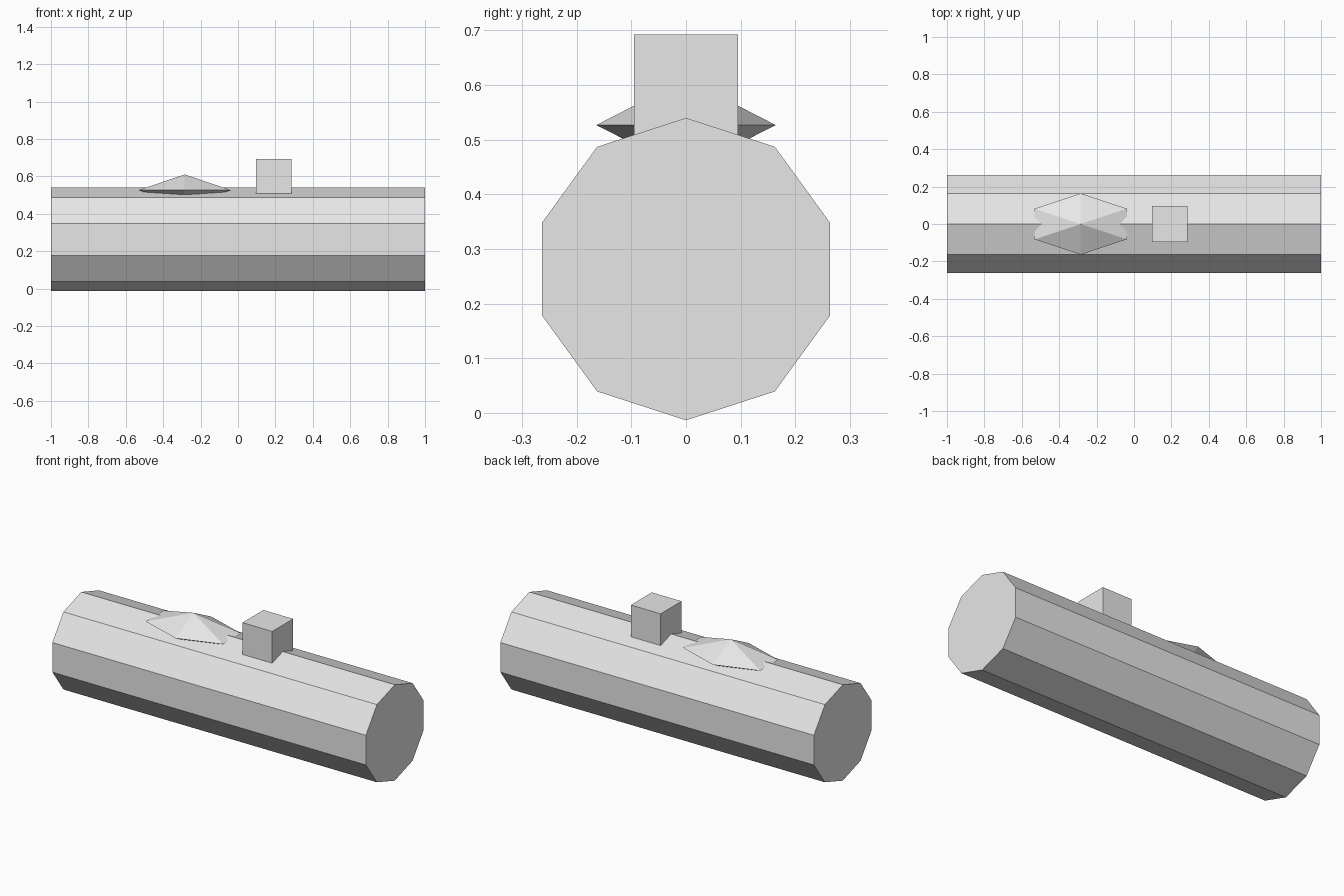
import bpy
import bmesh
from math import cos, pi
from mathutils import Matrix

cube = bpy.data.objects.get("Cube")
if cube:
    bpy.data.objects.remove(cube, do_unlink=True)

grey = bpy.data.materials.new("light_grey")
grey.use_nodes = True
grey.diffuse_color = (0.8, 0.8, 0.8, 1)
grey.node_tree.nodes["Principled BSDF"].inputs["Base Color"].default_value = grey.diffuse_color


def add_part(name, bm, location):
    """Turn a bmesh into a flat-shaded grey object."""
    bmesh.ops.recalc_face_normals(bm, faces=bm.faces)
    mesh = bpy.data.meshes.new(name)
    bm.to_mesh(mesh)
    bm.free()
    mesh.materials.append(grey)
    obj = bpy.data.objects.new(name, mesh)
    obj.location = location
    bpy.context.collection.objects.link(obj)
    return obj


# Ten-sided body lying along x, resting on one flat side
APOTHEM = 0.263
SIDES = 10
radius = APOTHEM / cos(pi / SIDES)
bm = bmesh.new()
bmesh.ops.create_cone(bm, cap_ends=True, segments=SIDES,
                      radius1=radius, radius2=radius, depth=2)
# Corners point along y so that flats face up and down
to_y = Matrix.Rotation(pi / 2, 4, 'Z')
bmesh.ops.transform(bm, matrix=Matrix.Rotation(pi / 2, 4, 'Y') @ to_y, verts=bm.verts)
add_part("body", bm, (0, 0, APOTHEM))

# Small block on top, sunk slightly into the body
bm = bmesh.new()
bmesh.ops.create_cube(bm, size=0.19)
add_part("top_block", bm, (0.19, 0, 0.597))

# Flattened six-sided double pyramid, half sunk into the body
bm = bmesh.new()
bmesh.ops.create_uvsphere(bm, u_segments=6, v_segments=2, radius=1)
bmesh.ops.scale(bm, vec=(0.285, 0.164, 0.084), verts=bm.verts)
add_part("top_fin", bm, (-0.285, 0, 2 * APOTHEM + 0.0005))
